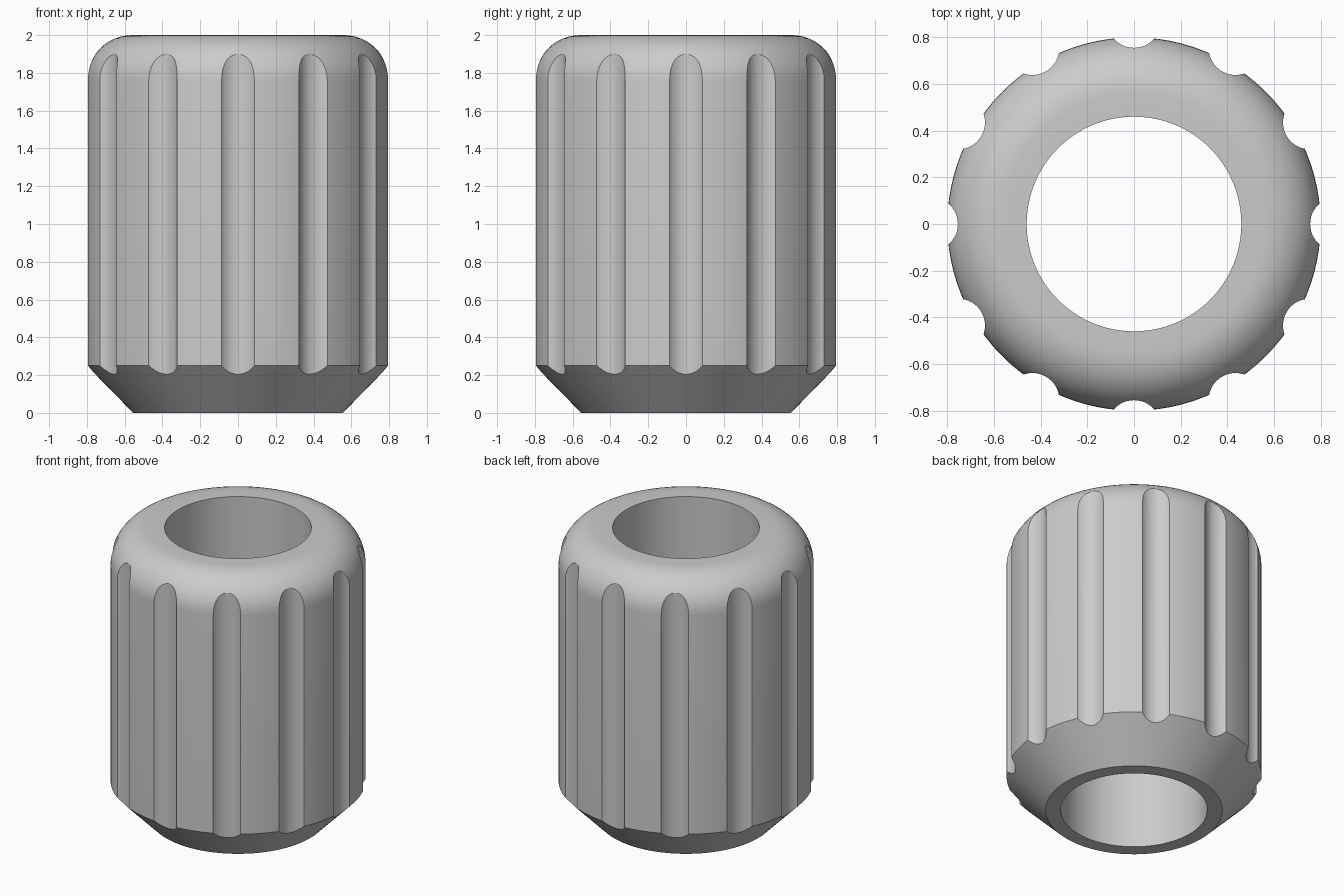
import bpy, bmesh, math
from mathutils import Matrix, Vector

default = bpy.data.objects.get("Cube")
if default:
    bpy.data.objects.remove(default, do_unlink=True)

SEGMENTS = 96
OUTER, BORE, HEIGHT = 0.8, 0.46, 2.0
CHAMFER, FILLET = 0.25, 0.24
GROOVES, GROOVE_RADIUS, GROOVE_CENTRE = 12, 0.115, 0.87


def make_object(name, bm):
    bmesh.ops.recalc_face_normals(bm, faces=bm.faces)
    mesh = bpy.data.meshes.new(name)
    bm.to_mesh(mesh)
    bm.free()
    obj = bpy.data.objects.new(name, mesh)
    bpy.context.collection.objects.link(obj)
    return obj


# Closed wall section: bore, chamfered foot, straight side, rounded shoulder
profile = [(BORE, 0), (OUTER - CHAMFER + 0.005, 0), (OUTER, CHAMFER)]
for i in range(13):
    a = math.radians(90 * i / 12)
    profile.append((OUTER - FILLET + FILLET * math.cos(a),
                    HEIGHT - FILLET + FILLET * math.sin(a)))
profile.append((BORE, HEIGHT))

# Knob body, revolved around z
bm = bmesh.new()
verts = [bm.verts.new((r, 0, z)) for r, z in profile]
edges = [bm.edges.new((v, verts[(i + 1) % len(verts)])) for i, v in enumerate(verts)]
bmesh.ops.spin(bm, geom=verts + edges, cent=(0, 0, 0), axis=(0, 0, 1),
               angle=math.tau, steps=SEGMENTS, use_merge=True)
bmesh.ops.remove_doubles(bm, verts=bm.verts, dist=0.0001)
body = make_object("grip_knob", bm)

# Ring of rods that carve the grip grooves
bm = bmesh.new()
for i in range(GROOVES):
    turn = Matrix.Rotation(math.tau * i / GROOVES, 4, 'Z')
    place = turn @ Matrix.Translation(Vector((GROOVE_CENTRE, 0, HEIGHT / 2)))
    bmesh.ops.create_cone(bm, cap_ends=True, segments=48, radius1=GROOVE_RADIUS,
                          radius2=GROOVE_RADIUS, depth=HEIGHT + 0.4, matrix=place)
cutter = make_object("groove_cutter", bm)
cutter.hide_render = True

cut = body.modifiers.new("grooves", 'BOOLEAN')
cut.operation = 'DIFFERENCE'
cut.solver = 'EXACT'
cut.object = cutter

bpy.ops.object.select_all(action='DESELECT')
body.select_set(True)
bpy.context.view_layer.objects.active = body
bpy.ops.object.modifier_apply(modifier=cut.name)
bpy.data.objects.remove(cutter, do_unlink=True)

# Plain grey material
grey = bpy.data.materials.new("plain grey")
grey.use_nodes = True
colour = (0.6, 0.6, 0.6, 1)
grey.diffuse_color = colour
grey.node_tree.nodes["Principled BSDF"].inputs["Base Color"].default_value = colour
body.data.materials.clear()
body.data.materials.append(grey)

bpy.ops.object.shade_smooth_by_angle(angle=math.radians(25))
